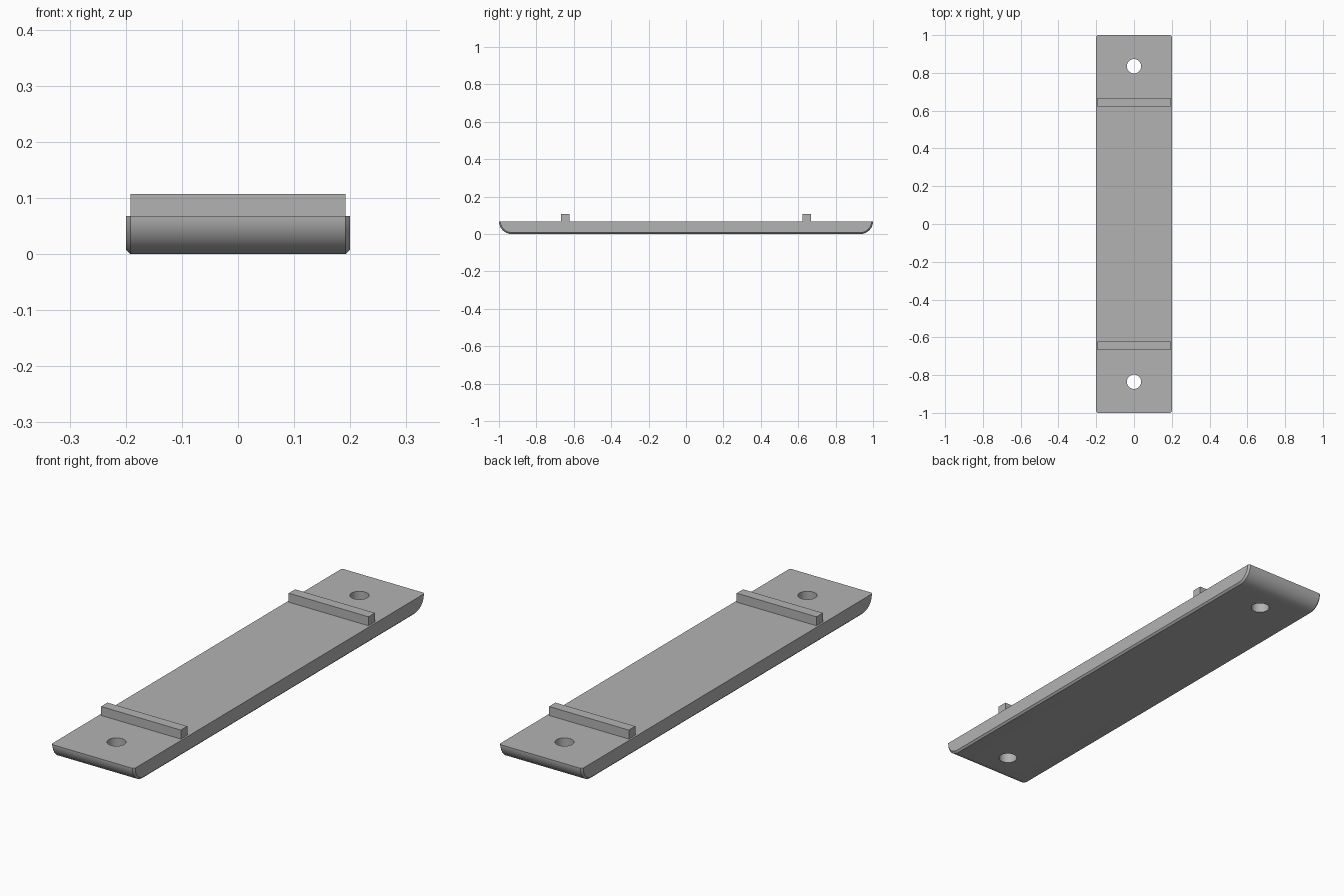
import bpy
import bmesh
from math import sin, cos, pi, radians

cube = bpy.data.objects.get("Cube")
if cube:
    bpy.data.objects.remove(cube, do_unlink=True)

HALF_W, HALF_L, TOP = 0.2, 1.0, 0.068
CHAMFER = 0.008
RIB_TOP = 0.107

grey = bpy.data.materials.new("plain_grey")
grey.use_nodes = True
GREY = (0.45, 0.45, 0.45, 1)
grey.diffuse_color = GREY
grey.node_tree.nodes["Principled BSDF"].inputs["Base Color"].default_value = GREY


def add_object(name, bm):
    bmesh.ops.recalc_face_normals(bm, faces=bm.faces)
    mesh = bpy.data.meshes.new(name)
    bm.to_mesh(mesh)
    bm.free()
    mesh.materials.append(grey)
    obj = bpy.data.objects.new(name, mesh)
    bpy.context.collection.objects.link(obj)
    return obj


def profile(radius, steps=16):
    """Long side outline: flat top, rounded lower ends."""
    centre = HALF_L - TOP
    arc = [(centre + radius * cos(a), TOP - radius * sin(a))
           for a in (i * pi / 2 / steps for i in range(steps + 1))]
    return arc + [(-y, z) for y, z in reversed(arc)]


# Plate: lofted sections, chamfered along the lower edges of both sides
bm = bmesh.new()
inner = HALF_W - CHAMFER
rings = [[bm.verts.new((x, y, z)) for y, z in profile(r)]
         for x, r in ((-HALF_W, TOP - CHAMFER), (-inner, TOP),
                      (inner, TOP), (HALF_W, TOP - CHAMFER))]
for a, b in zip(rings, rings[1:]):
    for i in range(len(a) - 1):
        bm.faces.new((a[i], a[i + 1], b[i + 1], b[i]))
bm.faces.new(rings[0])
bm.faces.new(rings[-1])
bm.faces.new([r[0] for r in rings] + [r[-1] for r in reversed(rings)])
plate = add_object("plate", bm)

# Screw holes through both ends
for side, label in ((-1, "front"), (1, "back")):
    bpy.ops.mesh.primitive_cylinder_add(vertices=48, radius=0.038, depth=0.4,
                                        location=(0, side * 0.835, 0))
    cutter = bpy.context.object
    cutter.name = label + "_hole_cutter"
    cutter.hide_render = True
    cutter.data.materials.append(grey)
    cut = plate.modifiers.new(label + "_hole", "BOOLEAN")
    cut.object, cut.operation, cut.solver = cutter, "DIFFERENCE", "EXACT"
    bpy.context.view_layer.objects.active = plate
    bpy.ops.object.modifier_apply(modifier=cut.name)
    bpy.data.objects.remove(cutter, do_unlink=True)

    # Cross rib standing on the plate
    bm = bmesh.new()
    bmesh.ops.create_cube(bm, size=1)
    bottom = TOP - 0.01
    bmesh.ops.scale(bm, vec=(2 * inner, 0.044, RIB_TOP - bottom), verts=bm.verts)
    bmesh.ops.translate(bm, vec=(0, side * 0.645, (RIB_TOP + bottom) / 2),
                        verts=bm.verts)
    add_object(label + "_rib", bm)

bpy.ops.object.select_all(action="DESELECT")
plate.select_set(True)
bpy.context.view_layer.objects.active = plate
bpy.ops.object.shade_smooth_by_angle(angle=radians(30))
